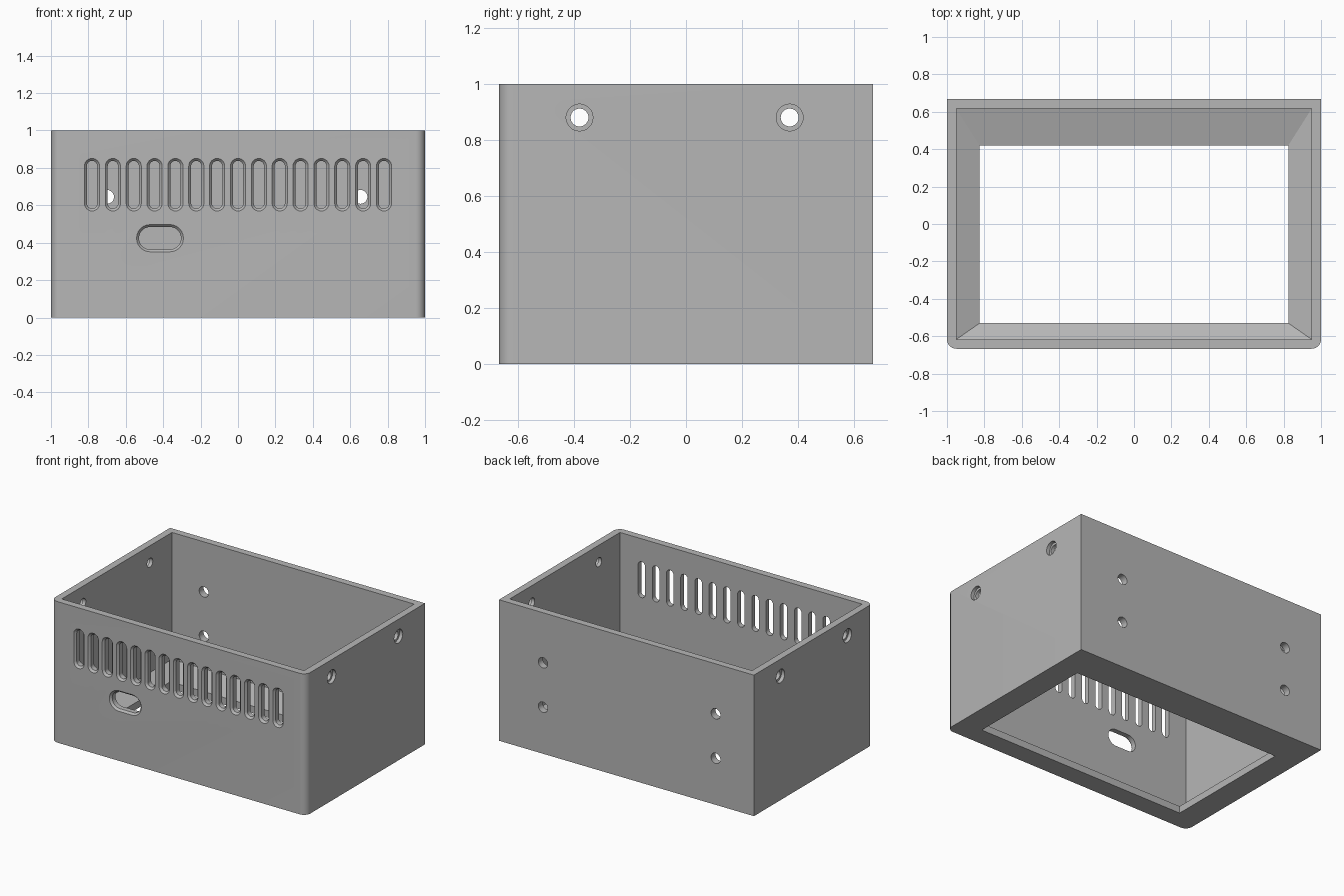
import bpy, bmesh
from math import cos, sin, pi
from mathutils import Vector

if "Cube" in bpy.data.objects:
    bpy.data.objects.remove(bpy.data.objects["Cube"], do_unlink=True)

FRONT, BACK, SIDE = -0.667, 0.667, 1.0
WALL = 0.05

grey = bpy.data.materials.new("matte_grey")
grey.use_nodes = True
colour = (0.47, 0.47, 0.47, 1)
grey.diffuse_color = colour
grey.node_tree.nodes["Principled BSDF"].inputs["Base Color"].default_value = colour


def loft(bm, rings):
    """Skin a closed solid through outlines of equal length."""
    loops = [[bm.verts.new(p) for p in ring] for ring in rings]
    for a, b in zip(loops, loops[1:]):
        for i in range(len(a)):
            j = (i + 1) % len(a)
            bm.faces.new((a[i], a[j], b[j], b[i]))
    bm.faces.new(loops[0][::-1])
    bm.faces.new(loops[-1])


def finish(bm, name):
    bmesh.ops.recalc_face_normals(bm, faces=bm.faces)
    mesh = bpy.data.meshes.new(name)
    bm.to_mesh(mesh)
    bm.free()
    obj = bpy.data.objects.new(name, mesh)
    bpy.context.collection.objects.link(obj)
    mesh.materials.append(grey)
    return obj


def rectangle(x0, x1, y0, y1, z):
    return [(x0, y0, z), (x1, y0, z), (x1, y1, z), (x0, y1, z)]


def stadium(cx, cz, width, height, y, steps=12):
    """Rounded slot outline in the front plane; a circle if width equals height."""
    r = min(width, height) / 2
    dx, dz = width / 2 - r, height / 2 - r
    tall = dz > dx
    pts = []
    for half in range(2):
        s = 1 - 2 * half
        start = (0 if tall else -pi / 2) + half * pi
        for k in range(steps + 1):
            if dx == dz and k == steps:
                continue
            a = start + pi * k / steps
            pts.append((cx + s * dx + r * cos(a), y, cz + s * dz + r * sin(a)))
    return pts


# Outer shell with rounded front corners
R = 0.05
outline = [(SIDE, BACK), (-SIDE, BACK)]
for cx, start in ((-SIDE + R, pi), (SIDE - R, 1.5 * pi)):
    for k in range(9):
        a = start + k * pi / 16
        outline.append((cx + R * cos(a), FRONT + R + R * sin(a)))
bm = bmesh.new()
loft(bm, [[(x, y, z) for x, y in outline] for z in (0, 1)])
shell = finish(bm, "enclosure_shell")

# Cavity tapering to the window in the floor
bm = bmesh.new()
cavity = (-SIDE + WALL, SIDE - WALL, FRONT + WALL, BACK - WALL)
window = (-0.825, 0.825, -0.53, 0.42)
loft(bm, [rectangle(*window, -0.1), rectangle(*window, 0.05),
          rectangle(*cavity, 0.10), rectangle(*cavity, 1.1)])
cutters = [finish(bm, "cavity_cutter")]

# Chamfered vents and cable opening in the front wall
bm = bmesh.new()
openings = [((i - 7) * 0.1115, 0.71, 0.055, 0.255) for i in range(15)]
openings.append((-0.417, 0.424, 0.225, 0.12))
for cx, cz, w, h in openings:
    loft(bm, [stadium(cx, cz, w + grow, h + grow, FRONT + depth)
              for grow, depth in ((0.026, -0.05), (0.026, 0), (0, 0.014), (0, 0.1))])
cutters.append(finish(bm, "front_opening_cutter"))

# Mounting holes in the back wall
bm = bmesh.new()
for x in (-0.70, 0.655):
    for z in (0.33, 0.645):
        loft(bm, [stadium(x, z, 0.074, 0.074, y) for y in (BACK - 0.1, BACK + 0.1)])
cutters.append(finish(bm, "back_hole_cutter"))

# Counterbored screw holes in both side walls
bm = bmesh.new()
for side in (-1, 1):
    for y in (-0.38, 0.37):
        rings = []
        for d, x in ((0.064, 0.9), (0.064, 0.975), (0.096, 0.975), (0.096, 1.1)):
            rings.append([(side * x, y + p[0], p[2]) for p in stadium(0, 0.88, d, d, 0)])
        loft(bm, rings)
cutters.append(finish(bm, "side_hole_cutter"))

# Cut everything out and keep only the finished shell
for cutter in cutters:
    cutter.hide_render = True
    mod = shell.modifiers.new(cutter.name, "BOOLEAN")
    mod.operation = "DIFFERENCE"
    mod.solver = "EXACT"
    mod.object = cutter
bpy.context.view_layer.update()
graph = bpy.context.evaluated_depsgraph_get()
result = bpy.data.meshes.new_from_object(shell.evaluated_get(graph))
shell.modifiers.clear()
shell.data = result
for cutter in cutters:
    bpy.data.objects.remove(cutter, do_unlink=True)

bpy.ops.object.select_all(action="DESELECT")
shell.select_set(True)
bpy.context.view_layer.objects.active = shell
bpy.ops.object.shade_smooth_by_angle(angle=pi / 9)
